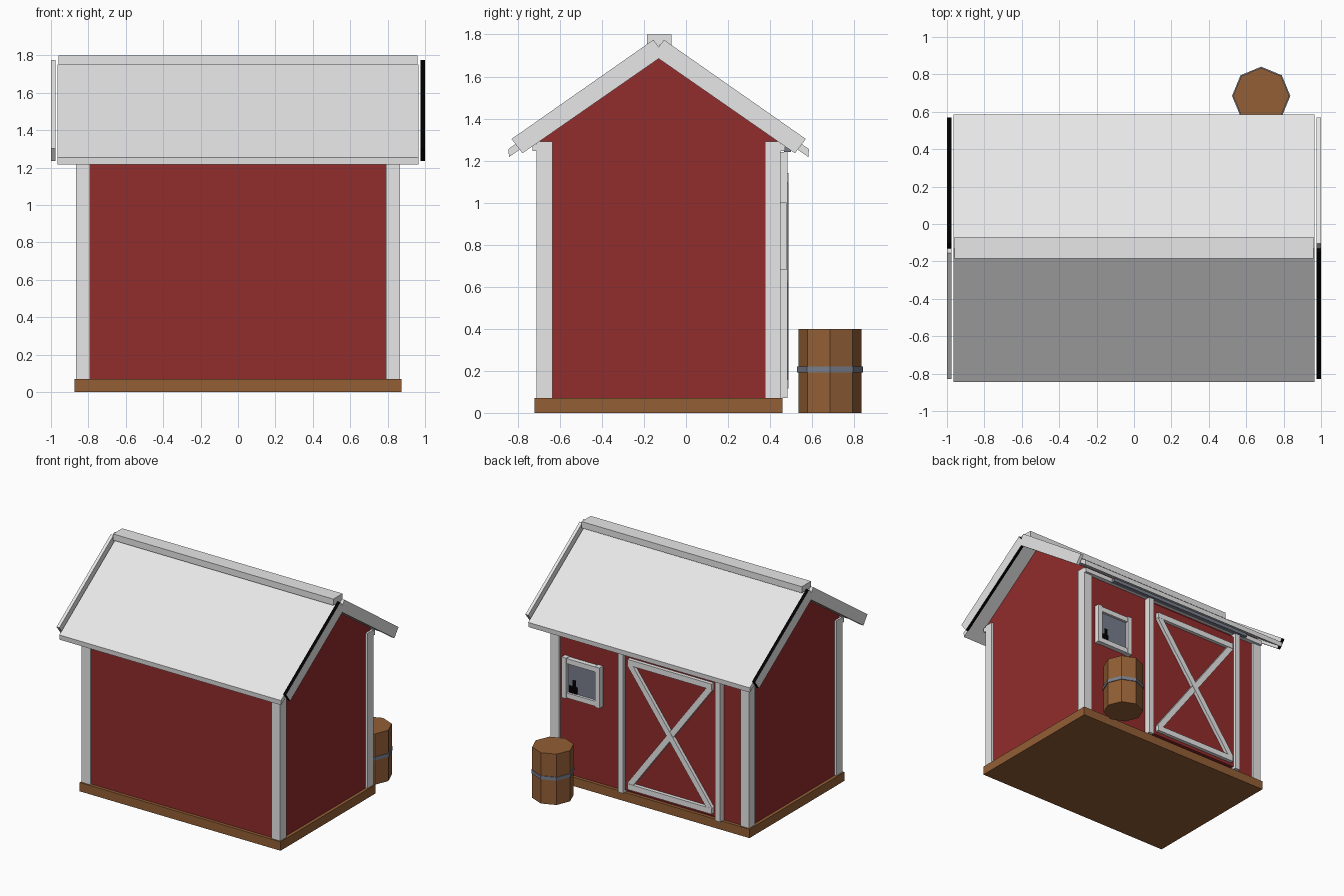
import bpy, bmesh, math
from mathutils import Vector

if "Cube" in bpy.data.objects:
    bpy.data.objects.remove(bpy.data.objects["Cube"], do_unlink=True)


def material(name, rgb):
    m = bpy.data.materials.new(name)
    m.use_nodes = True
    m.diffuse_color = (*rgb, 1)
    m.node_tree.nodes["Principled BSDF"].inputs["Base Color"].default_value = (*rgb, 1)
    return m


WHITE = material("white_paint", (0.8, 0.8, 0.8))
RED = material("barn_red", (0.29, 0.025, 0.025))
WOOD = material("brown_wood", (0.29, 0.113, 0.036))
STEEL = material("blue_grey_steel", (0.19, 0.21, 0.265))
BLACK = material("black", (0.0, 0.0, 0.0))
RIDGE_Y = -0.13


def finish(name, bm, *mats):
    bmesh.ops.recalc_face_normals(bm, faces=bm.faces)
    mesh = bpy.data.meshes.new(name)
    bm.to_mesh(mesh)
    bm.free()
    for m in mats:
        mesh.materials.append(m)
    ob = bpy.data.objects.new(name, mesh)
    bpy.context.collection.objects.link(ob)
    return ob


def box(name, xs, ys, zs, mat):
    """Box given by its extent on each axis."""
    bm = bmesh.new()
    bmesh.ops.create_cube(bm, size=1)
    for v in bm.verts:
        v.co = [(a + b) / 2 + c * (b - a) for (a, b), c in zip((xs, ys, zs), v.co)]
    return finish(name, bm, mat)


def profile(name, points, x0, x1, *mats):
    """Extrude a (y, z) outline along x."""
    bm = bmesh.new()
    face = bm.faces.new([bm.verts.new((x0, y, z)) for y, z in points])
    new = bmesh.ops.extrude_face_region(bm, geom=[face])["geom"]
    bmesh.ops.translate(bm, vec=(x1 - x0, 0, 0),
                        verts=[g for g in new if isinstance(g, bmesh.types.BMVert)])
    return finish(name, bm, *mats)


def prism(name, center, radius, z0, z1, mat):
    """Eight-sided upright prism."""
    bm = bmesh.new()
    bmesh.ops.create_cone(bm, cap_ends=True, segments=8, radius1=radius,
                          radius2=radius, depth=z1 - z0)
    bmesh.ops.translate(bm, vec=(*center, (z0 + z1) / 2), verts=bm.verts)
    return finish(name, bm, mat)


# Floor and walls
box("floor", (-0.875, 0.875), (-0.72, 0.46), (0, 0.07), WOOD)
half = [(0.565, 0.06), (0.565, 1.31), (0, 1.70)]
outline = [(RIDGE_Y - d, z) for d, z in half] + [(RIDGE_Y + d, z) for d, z in half[1::-1]]
profile("walls", outline, -0.85, 0.85, RED)

# Corner posts
for sx, side in ((-1, "right"), (1, "left")):
    for sy, end in ((-1, "front"), (1, "back")):
        box(f"{end}_{side}_corner_post", sorted((sx * 0.79, sx * 0.865)),
            sorted((RIDGE_Y + sy * 0.505, RIDGE_Y + sy * 0.58)), (0.07, 1.29), WHITE)

# Roof panels, eave trim and gable boards
panel = [(0, 1.752), (0.715, 1.255), (0.712, 1.217), (0, 1.712)]
board = [(0.025, 1.775), (0.70, 1.303), (0.648, 1.235), (0, 1.685), (0, 1.74)]
for sy, end in ((-1, "front"), (1, "back")):
    profile(f"{end}_roof_panel", [(RIDGE_Y + sy * d, z) for d, z in panel],
            -0.965, 0.965, WHITE)
    box(f"{end}_eave_trim", (-0.865, 0.865),
        sorted((RIDGE_Y + sy * 0.56, RIDGE_Y + sy * 0.6)), (1.245, 1.28), WHITE)
    for sx, side in ((-1, "right"), (1, "left")):
        ob = profile(f"{end}_{side}_gable_board", [(RIDGE_Y + sy * d, z) for d, z in board],
                     sx * 0.975, sx * 1.0, WHITE, BLACK)
        if sx != sy:
            for p in ob.data.polygons:
                p.material_index = int(abs(p.normal.x) < 0.5)
box("ridge_cap", (-0.96, 0.96), (-0.185, -0.07), (1.75, 1.80), WHITE)

# Sliding door: panel, side boards, top and bottom boards, crossed braces
box("door_panel", (-0.60, 0.22), (0.43, 0.46), (0.09, 1.22), RED)
for name, x in (("right", -0.635), ("left", 0.21)):
    box(f"door_{name}_board", (x, x + 0.045), (0.43, 0.483), (0.07, 1.24), WHITE)
for name, z in (("bottom", 0.115), ("top", 1.095)):
    box(f"door_{name}_board", (-0.565, 0.17), (0.45, 0.488), (z, z + 0.045), WHITE)
start, stop = Vector((-0.55, 0, 0.15)), Vector((0.155, 0, 1.105))
run = stop - start
for name, s in (("rising", 1), ("falling", -1)):
    ob = box(f"door_{name}_brace", (-run.length / 2, run.length / 2),
             (-0.018, 0.018), (-0.0225, 0.0225), WHITE)
    ob.location = (start + stop) / 2 + Vector((0, 0.468 + 0.001 * s, 0))
    ob.rotation_euler.y = -s * math.atan2(run.z, run.x)
box("door_rail", (-0.69, 0.61), (0.465, 0.50), (1.24, 1.268), STEEL)

# Window with a small perched hen silhouette
box("window_glass", (0.45, 0.72), (0.43, 0.452), (0.70, 0.98), STEEL)
for name, x in (("right", 0.42), ("left", 0.71)):
    box(f"window_{name}_frame", (x, x + 0.04), (0.43, 0.478), (0.68, 1.0), WHITE)
for name, z in (("bottom", 0.685), ("top", 0.955)):
    box(f"window_{name}_frame", (0.46, 0.71), (0.43, 0.472), (z, z + 0.04), WHITE)
box("hen_body", (0.63, 0.70), (0.451, 0.455), (0.725, 0.78), BLACK)
box("hen_head", (0.64, 0.67), (0.451, 0.455), (0.78, 0.83), BLACK)

# Barrel
prism("barrel", (0.68, 0.685), 0.15, 0, 0.40, WOOD)
prism("barrel_band", (0.68, 0.685), 0.156, 0.193, 0.22, STEEL)
